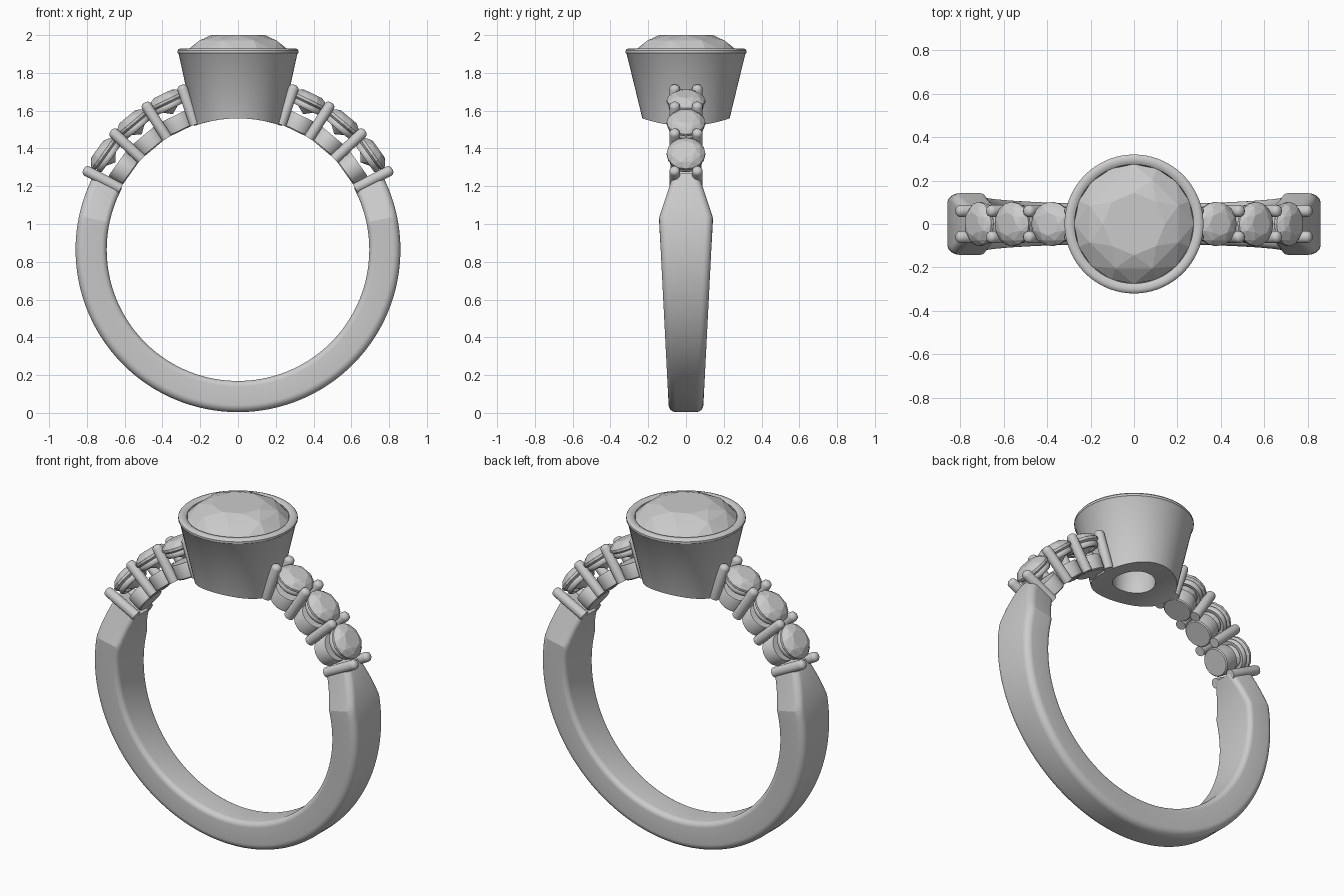
import bpy, bmesh
from math import sin, cos, pi, radians, sqrt
from mathutils import Matrix, Vector

if "Cube" in bpy.data.objects:
    bpy.data.objects.remove(bpy.data.objects["Cube"])

CZ, R_IN, R_OUT = 0.864, 0.695, 0.860   # ring centre height and radii


def finish(name, bm, angle=None):
    bmesh.ops.recalc_face_normals(bm, faces=bm.faces)
    me = bpy.data.meshes.new(name)
    bm.to_mesh(me)
    bm.free()
    ob = bpy.data.objects.new(name, me)
    bpy.context.collection.objects.link(ob)
    if angle:
        bpy.ops.object.select_all(action='DESELECT')
        ob.select_set(True)
        bpy.context.view_layer.objects.active = ob
        bpy.ops.object.shade_smooth_by_angle(angle=radians(angle))
    return ob


def bridge(bm, loops, closed=False):
    n = len(loops[0])
    for k in range(len(loops) if closed else len(loops) - 1):
        a, b = loops[k], loops[(k + 1) % len(loops)]
        for i in range(n):
            j = (i + 1) % n
            bm.faces.new((a[i], a[j], b[j], b[i]))


def lathe(bm, profile, mat, seg=32, closed=False):
    loops = [[bm.verts.new(mat @ Vector((r * cos(2 * pi * i / seg), r * sin(2 * pi * i / seg), z)))
              for i in range(seg)] for r, z in profile]
    bridge(bm, loops, closed)
    if not closed:
        bm.faces.new(loops[0])
        bm.faces.new(loops[-1])
    return loops


def radial(angle, side, y=0.0):
    # frame whose z axis points outward from the ring centre
    return (Matrix.Translation((0, y, CZ)) @ Matrix.Rotation(side * radians(90 - angle), 4, 'Y'))


def brilliant(name, mat, s, crown, girdle, depth):
    # faceted stone as the hull of table, star, girdle and culet points
    bm = bmesh.new()
    rings = [(8, 0.52, crown, 0), (8, 0.80, crown * 0.66, 0.5), (16, 1.0, 0, 0),
             (16, 1.0, -girdle, 0), (8, 0.5, -girdle - depth * 0.52, 0.5), (1, 0, -girdle - depth, 0)]
    for n, r, z, off in rings:
        for i in range(n):
            a = 2 * pi * (i + off) / n
            bm.verts.new(mat @ Vector((s * r * cos(a), s * r * sin(a), z)))
    bmesh.ops.convex_hull(bm, input=bm.verts)
    return finish(name, bm)


# Shank: rounded section swept below the shoulders, tapering to the base
def half_width(t):
    z = CZ + R_OUT * sin(t)
    w = 0.092 + 0.05 * min(z / 1.03, 1)
    d = (t - radians(12)) / radians(16)
    return w - 0.072 * d if d > 0 else w


def section(w):
    ro, ri, pts = min(0.04, w * 0.6), min(0.03, w * 0.5), []
    corners = [(R_OUT - ro, w - ro, ro, 0), (R_IN + ri, w - ri, ri, 90),
               (R_IN + ri, -w + ri, ri, 180), (R_OUT - ro, -w + ro, ro, 270)]
    for r, y, rad, a0 in corners:
        for k in range(8):
            a = radians(a0 + 90 * k / 7)
            pts.append((r + rad * cos(a), y + rad * sin(a)))
    return pts


bm = bmesh.new()
loops = []
angles = [28 - 2 * k for k in range(119)]
for deg in angles:
    t = radians(deg)
    mirrored = t if deg >= -90 else -pi - t
    loops.append([bm.verts.new((r * cos(t), y, CZ + r * sin(t))) for r, y in section(half_width(mirrored))])
bridge(bm, loops)
bm.faces.new(loops[0])
bm.faces.new(loops[-1])
finish("shank", bm, 18)

# Bezel: conical cup whose underside follows the finger hole
profile = [(0.115, 1.5), (0.155, 1.5), (0.195, 1.5), (0.231, 1.5), (0.314, 1.900), (0.320, 1.906),
           (0.320, 1.918), (0.314, 1.926), (0.302, 1.930), (0.285, 1.928), (0.274, 1.920),
           (0.272, 1.895), (0.115, 1.66)]
bm = bmesh.new()
for ring in lathe(bm, profile, Matrix(), 72, True)[:4]:
    for v in ring:
        v.co.z = CZ + sqrt(R_IN ** 2 - v.co.x ** 2)
finish("bezel", bm, 35)
brilliant("centre_stone", Matrix.Translation((0, 0, 1.915)), 0.276, 0.085, 0.015, 0.22)

# Shoulder settings, repeated on both sides
prong = [(0.028, 0.70), (0.028, 0.900), (0.025, 0.911), (0.017, 0.919), (0.006, 0.922)]
cup = [(0.074, 0.697), (0.080, 0.703), (0.082, 0.775), (0.078, 0.785)]
collar = [(0.066, 0.828), (0.084, 0.826), (0.091, 0.834), (0.093, 0.848), (0.088, 0.856), (0.072, 0.856)]
for side, label in ((1, "right"), (-1, "left")):
    bm = bmesh.new()
    for ang in (27.5, 43.2, 57.5, 71):
        for y in (-0.06, 0.06):
            lathe(bm, prong, radial(ang, side, y), 20)
    finish(label + "_prongs", bm, 40)
    for n, ang in enumerate((35.5, 50.2, 64.3), 1):
        m = radial(ang, side)
        bm = bmesh.new()
        lathe(bm, cup, m)
        finish(f"{label}_seat_{n}", bm, 35)
        bm = bmesh.new()
        lathe(bm, collar, m, 32, True)
        finish(f"{label}_collar_{n}", bm, 40)
        brilliant(f"{label}_stone_{n}", m @ Matrix.Translation((0, 0, 0.880)), 0.102, 0.036, 0.014, 0.07)
